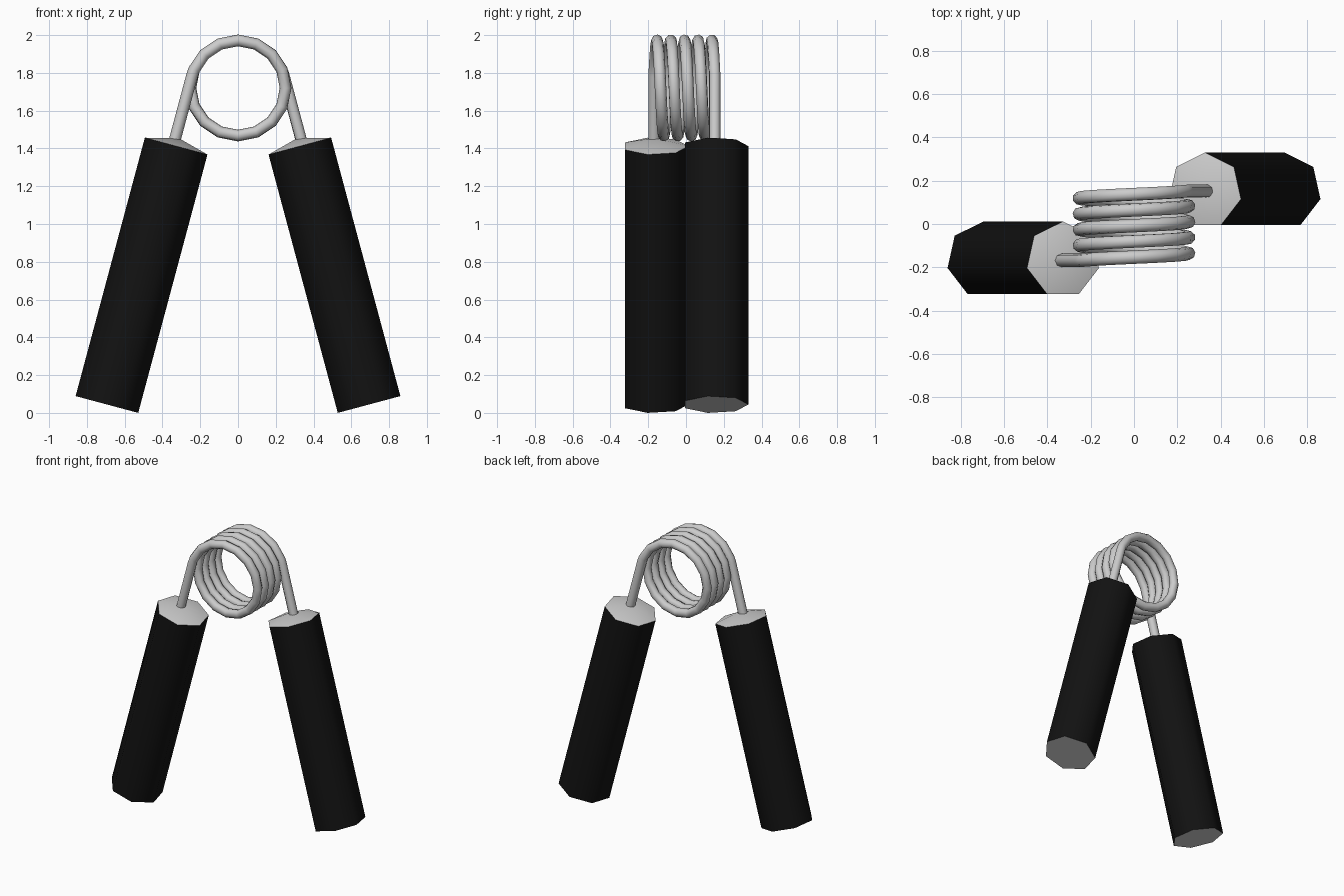
import bpy, bmesh
from math import sin, cos, pi, radians

if "Cube" in bpy.data.objects:
    bpy.data.objects.remove(bpy.data.objects["Cube"])

TILT = radians(15)
GRIP_R, GRIP_LEN = 0.176, 1.416
COIL_R, COIL_Z, WIRE_R, PITCH = 0.252, 1.72, 0.031, 0.0725

black = bpy.data.materials.new("black_foam")
black.diffuse_color = (0.006, 0.006, 0.006, 1)
black.use_nodes = True
black.node_tree.nodes["Principled BSDF"].inputs["Base Color"].default_value = black.diffuse_color


def grip(name, side, y):
    """Seven-sided sleeve with a slightly domed grey top and a flat grey base."""
    bm = bmesh.new()
    def ring(z):
        return [bm.verts.new((GRIP_R * sin(2 * pi * i / 7),
                              GRIP_R * cos(2 * pi * i / 7), z)) for i in range(7)]
    low, high = ring(0), ring(GRIP_LEN)
    peak = bm.verts.new((0, 0, GRIP_LEN + 0.045))
    caps = [bm.faces.new(low)]
    for i in range(7):
        j = (i + 1) % 7
        bm.faces.new((low[i], low[j], high[j], high[i]))
        caps.append(bm.faces.new((high[i], high[j], peak)))
    for f in caps:
        f.material_index = 1
    bmesh.ops.recalc_face_normals(bm, faces=bm.faces)
    me = bpy.data.meshes.new(name)
    bm.to_mesh(me)
    bm.free()
    me.materials.append(black)
    me.materials.append(None)
    ob = bpy.data.objects.new(name, me)
    bpy.context.collection.objects.link(ob)
    ob.location = (side * 0.694, y, 0.0445)
    ob.rotation_euler.y = -side * TILT
    return ob


left = grip("left_grip", -1, -0.164)
right = grip("right_grip", 1, 0.154)

# Spring: straight leg, helix of just over four turns, straight leg
angles = [165] + [157.5 - 22.5 * k for k in range(71)] + [15 - 1440]
path = []
for a in angles:
    t = radians(a)
    y = -0.168 + PITCH * (165 - a) / 360
    path.append((COIL_R * cos(t), y, COIL_Z + COIL_R * sin(t)))


def leg_end(p, side, length=0.45):
    return (p[0] + side * length * sin(TILT), p[1], p[2] - length * cos(TILT))


path = [leg_end(path[0], -1)] + path + [leg_end(path[-1], 1)]
cu = bpy.data.curves.new("coil_spring", 'CURVE')
cu.dimensions = '3D'
cu.bevel_depth = WIRE_R
cu.bevel_resolution = 2
cu.use_fill_caps = True
sp = cu.splines.new('POLY')
sp.points.add(len(path) - 1)
for pt, co in zip(sp.points, path):
    pt.co = (*co, 1)
spring = bpy.data.objects.new("coil_spring", cu)
bpy.context.collection.objects.link(spring)

# Convert the wire to a mesh and smooth everything
bpy.ops.object.select_all(action='DESELECT')
spring.select_set(True)
bpy.context.view_layer.objects.active = spring
bpy.ops.object.convert(target='MESH')
for ob in (left, right):
    ob.select_set(True)
bpy.ops.object.shade_smooth_by_angle(angle=radians(60))
